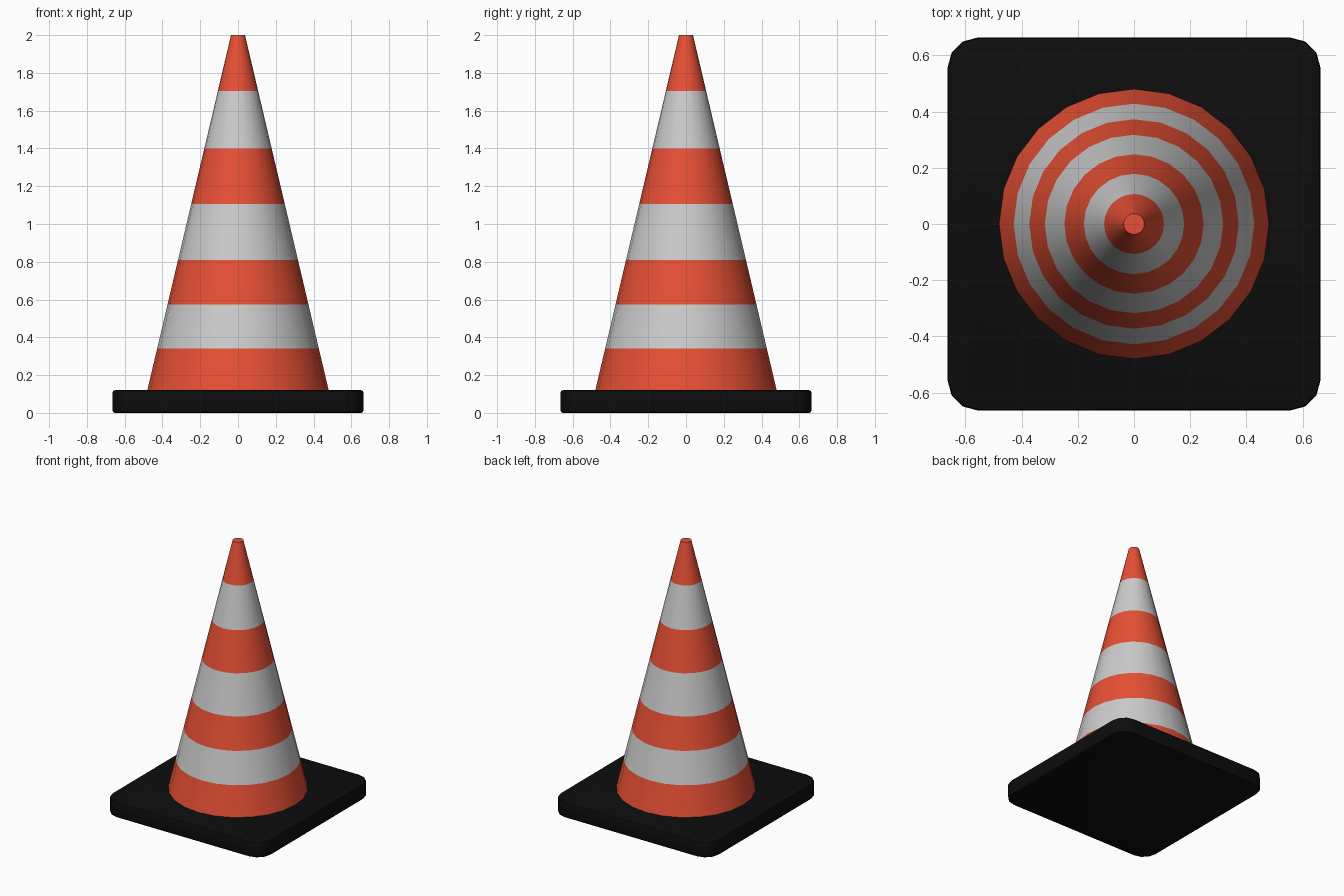
import bpy, bmesh, math

if "Cube" in bpy.data.objects:
    bpy.data.objects.remove(bpy.data.objects["Cube"])


def material(name, rgb):
    m = bpy.data.materials.new(name)
    m.diffuse_color = (*rgb, 1)
    m.use_nodes = True
    m.node_tree.nodes["Principled BSDF"].inputs["Base Color"].default_value = m.diffuse_color
    return m


orange = material("orange", (0.8, 0.08, 0.035))
white = material("pale_stripe", (0.6, 0.6, 0.6))
black = material("black_rubber", (0.004, 0.004, 0.004))


def finish(name, bm, mats):
    bmesh.ops.recalc_face_normals(bm, faces=bm.faces)
    mesh = bpy.data.meshes.new(name)
    bm.to_mesh(mesh)
    bm.free()
    for m in mats:
        mesh.materials.append(m)
    ob = bpy.data.objects.new(name, mesh)
    bpy.context.collection.objects.link(ob)
    bpy.ops.object.select_all(action='DESELECT')
    ob.select_set(True)
    bpy.context.view_layer.objects.active = ob
    bpy.ops.object.shade_smooth_by_angle(angle=math.radians(35))
    return ob


# Square base: rounded corners, then softened top and bottom rims
HALF, THICK = 0.664, 0.12
bm = bmesh.new()
bmesh.ops.create_cube(bm, size=1)
for v in bm.verts:
    v.co = (v.co.x * 2 * HALF, v.co.y * 2 * HALF, (v.co.z + 0.5) * THICK)
upright = [e for e in bm.edges if abs(e.verts[0].co.z - e.verts[1].co.z) > 0.01]
bmesh.ops.bevel(bm, geom=upright, offset=0.11, segments=3, profile=0.5, affect='EDGES')
rims = [e for e in bm.edges if abs(e.verts[0].co.z - e.verts[1].co.z) < 1e-4]
bmesh.ops.bevel(bm, geom=rims, offset=0.012, segments=2, profile=0.5, affect='EDGES')
finish("base", bm, [black])

# Tapered cone: stacked rings with alternating stripe colours
SIDES = 24
levels = [0.12, 0.34, 0.575, 0.81, 1.105, 1.40, 1.705, 2.0]
R_LOW, R_TOP = 0.48, 0.037
bm = bmesh.new()
rings = []
for z in levels:
    t = (z - levels[0]) / (levels[-1] - levels[0])
    r = R_LOW + (R_TOP - R_LOW) * t
    rings.append([bm.verts.new((r * math.cos(math.tau * i / SIDES),
                                r * math.sin(math.tau * i / SIDES), z))
                  for i in range(SIDES)])
for band, (a, b) in enumerate(zip(rings, rings[1:])):
    for i in range(SIDES):
        j = (i + 1) % SIDES
        bm.faces.new((a[i], a[j], b[j], b[i])).material_index = band % 2
bm.faces.new(rings[-1])
finish("striped_cone", bm, [orange, white])
